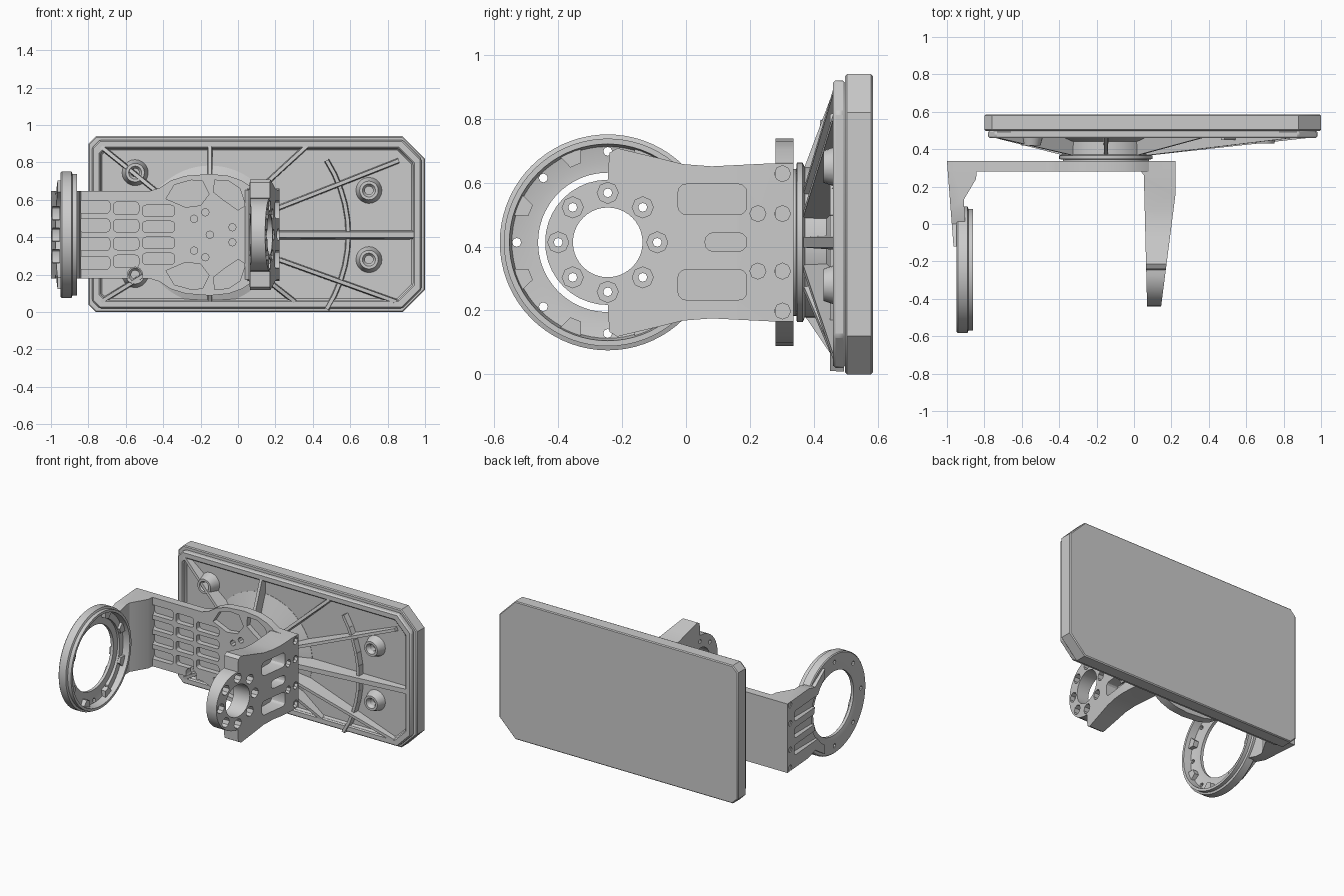
import bpy, bmesh, math
from mathutils import Vector

if "Cube" in bpy.data.objects:
    bpy.data.objects.remove(bpy.data.objects["Cube"])

CZ = 0.413            # height of the yoke centre line
HX = -0.15            # x of the hub centre
RY = -0.245           # y of the two bearing seats


def place(axis, u, v, t):
    return {'x': (t, u, v), 'y': (u, t, v), 'z': (u, v, t)}[axis]


def finish(name, bm):
    bmesh.ops.recalc_face_normals(bm, faces=bm.faces)
    me = bpy.data.meshes.new(name)
    bm.to_mesh(me)
    bm.free()
    ob = bpy.data.objects.new(name, me)
    bpy.context.collection.objects.link(ob)
    return ob


def prisms(name, axis, items):
    """items: (outline, low, high) along the axis"""
    bm = bmesh.new()
    for pts, lo, hi in items:
        a = [bm.verts.new(place(axis, u, v, lo)) for u, v in pts]
        b = [bm.verts.new(place(axis, u, v, hi)) for u, v in pts]
        bm.faces.new(a)
        bm.faces.new(b)
        for i in range(len(a)):
            j = (i + 1) % len(a)
            bm.faces.new((a[i], a[j], b[j], b[i]))
    return finish(name, bm)


def lathe(name, axis, cu, cv, profile, n=64):
    """closed (radius, position) profile turned about the axis"""
    bm = bmesh.new()
    rings = []
    for k in range(n):
        a = 2 * math.pi * k / n
        rings.append([bm.verts.new(place(axis, cu + r * math.cos(a), cv + r * math.sin(a), t))
                      for r, t in profile])
    for k in range(n):
        p, q = rings[k], rings[(k + 1) % n]
        for i in range(len(profile)):
            j = (i + 1) % len(profile)
            bm.faces.new((p[i], p[j], q[j], q[i]))
    return finish(name, bm)


def boolean(ob, axis, items, op='DIFFERENCE'):
    cutter = prisms('cutter', axis, items)
    cutter.hide_render = True
    m = ob.modifiers.new('bool', 'BOOLEAN')
    m.operation, m.solver, m.object = op, 'EXACT', cutter
    dg = bpy.context.evaluated_depsgraph_get()
    me = bpy.data.meshes.new_from_object(ob.evaluated_get(dg))
    ob.modifiers.clear()
    ob.data = me
    bpy.data.objects.remove(cutter)


def circ(u, v, r, n=24):
    return [(u + r * math.cos(2 * math.pi * i / n), v + r * math.sin(2 * math.pi * i / n)) for i in range(n)]


def rrect(u0, u1, v0, v1, r=0.018, n=3):
    out = []
    for cu, cv, a0 in ((u1 - r, v1 - r, 0), (u0 + r, v1 - r, 90), (u0 + r, v0 + r, 180), (u1 - r, v0 + r, 270)):
        for i in range(n + 1):
            a = math.radians(a0 + 90 * i / n)
            out.append((cu + r * math.cos(a), cv + r * math.sin(a)))
    return out


def chamfered(d, cl=0.04, cr=0.12):
    x0, x1, z0, z1 = -0.8 + d, 1 - d, d, 0.94 - d
    return [(x0 + cl, z0), (x1 - cr, z0), (x1, z0 + cr), (x1, z1 - cr),
            (x1 - cr, z1), (x0 + cl, z1), (x0, z1 - cl), (x0, z0 + cl)]


def sym(half):
    """mirror an (u, dz) outline about the centre line"""
    return [(u, CZ + d) for u, d in half] + [(u, CZ - d) for u, d in reversed(half)]


def flip(pts):
    return [(u, 2 * CZ - v) for u, v in pts]


# flat panel and ribbed tray behind it
panel = prisms('flat_panel', 'y', [(chamfered(0), 0.498, 0.585)])
bv = panel.modifiers.new('edge', 'BEVEL')
bv.width, bv.segments, bv.limit_method, bv.angle_limit = 0.006, 1, 'ANGLE', math.radians(60)
tray = prisms('tray_rim', 'y', [(chamfered(0.02, 0.04, 0.1), 0.46, 0.499)])
boolean(tray, 'y', [(chamfered(0.065, 0.03, 0.08), 0.44, 0.488)])
bv = tray.modifiers.new('edge', 'BEVEL')
bv.width, bv.segments, bv.limit_method = 0.008, 1, 'ANGLE'

# central hub with a flared foot
lathe('tray_hub', 'y', HX, CZ, [(0.06, 0.334), (0.23, 0.334), (0.23, 0.345), (0.25, 0.347), (0.25, 0.365),
                                (0.235, 0.372), (0.235, 0.44), (0.37, 0.486), (0.37, 0.495), (0.06, 0.495)])


def rib(name, p, q, yp, yq, w=0.024):
    p, q = Vector(p), Vector(q)
    d = (q - p).normalized()
    s = Vector((-d.y, d.x)) * w / 2
    bm = bmesh.new()
    vs = []
    for e, y in ((p, yp), (q, yq)):
        for k, yy in ((s * 1.25, 0.495), (s * 0.8, y), (-s * 0.8, y), (-s * 1.25, 0.495)):
            vs.append(bm.verts.new((e.x + k.x, yy, e.y + k.y)))
    bm.faces.new(vs[:4])
    bm.faces.new(vs[4:])
    for i in range(4):
        j = (i + 1) % 4
        bm.faces.new((vs[i], vs[j], vs[4 + j], vs[4 + i]))
    return finish(name, bm)


# ribs falling from the hub to the rim
ends = [(0.95, 0.413), (0.86, 0.81), (0.86, 0.05), (0.37, 0.89), (0.31, 0.05), (-0.15, 0.89),
        (-0.74, 0.89), (-0.74, 0.05), (-0.75, 0.413), (-0.15, 0.05)]
for i, e in enumerate(ends):
    c = Vector((HX, CZ))
    d = (Vector(e) - c).normalized()
    rib('tray_rib_%d' % i, c + d * 0.22, e, 0.365, 0.462, 0.04 if i == 0 else 0.024)

# low curved rib crossing the wide side
for k in range(-5, 5):
    a, b = [math.radians(j * 6.5) for j in (k, k + 1)]
    rib('curved_rib_%d' % (k + 5), (HX + 0.74 * math.cos(a), CZ + 0.74 * math.sin(a)),
        (HX + 0.74 * math.cos(b), CZ + 0.74 * math.sin(b)), 0.45, 0.45)

# screw bosses on the tray
bosses = [(-0.55, 0.745), (-0.55, 0.2), (0.7, 0.65), (0.7, 0.28)]
for i, (x, z) in enumerate(bosses):
    top = 0.42 if x < 0 else 0.43
    lathe('screw_boss_%d' % i, 'y', x, z, [(0.022, top + 0.02), (0.035, top), (0.05, top),
                                           (0.072, 0.495), (0.022, 0.495)], 20)

# yoke back plate with lightening pockets
half = [(-0.99, 0.235), (-0.47, 0.235), (-0.42, 0.25), (-0.36, 0.29), (-0.28, 0.315), (-0.15, 0.325),
        (-0.05, 0.315), (0.02, 0.29), (0.08, 0.25), (0.2, 0.245)]
plate = prisms('yoke_back_plate', 'y', [(sym(half), 0.28, 0.336)])
pockets = []
for x0, x1, s in ((-0.85, -0.685, 1.05), (-0.665, -0.53, 1), (-0.51, -0.34, 0.9)):
    for k in (-1.5, -0.5, 0.5, 1.5):
        z = CZ + k * 0.095 * s
        pockets.append(rrect(x0, x1, z - 0.033 * s, z + 0.033 * s))
big = [[(-0.385, 0.605), (-0.34, 0.68), (-0.25, 0.705), (-0.19, 0.7), (-0.155, 0.63), (-0.2, 0.57), (-0.28, 0.56)],
       [(-0.125, 0.705), (-0.05, 0.7), (0.01, 0.66), (0.04, 0.57), (0.0, 0.545), (-0.08, 0.6), (-0.13, 0.64)]]
for b in big:
    pockets += [b, flip(b)]
boolean(plate, 'y', [(p, 0.27, 0.316) for p in pockets])
holes = [(-0.235, CZ + 0.085), (-0.175, CZ + 0.12), (-0.03, CZ + 0.04)]
holes += [(x, 2 * CZ - z) for x, z in holes] + [(HX, CZ)]
boolean(plate, 'y', [(circ(x, z, 0.02, 8), 0.27, 0.325) for x, z in holes] + [(circ(-0.55, 0.2, 0.04, 16), 0.2, 0.4)])

# tapered arm on the right with its bearing seat
top = [(0.05, 0.336), (0.222, 0.336), (0.222, 0.16), (0.145, -0.44), (0.07, -0.44), (0.053, 0.25)]
arm = prisms('right_arm', 'z', [(top, 0, 0.9)])
side = [(0.336, 0.247), (0.26, 0.247), (0.08, 0.238), (-0.01, 0.245), (-0.09, 0.265), (-0.215, 0.295), (-0.24, 0.28), (-0.245, 0.196)]
arc = [(RY - 0.196 * math.sin(a), 0.196 * math.cos(a)) for a in (math.pi / 2 * i / 10 for i in range(1, 10))]
outline = sym(side + arc + [(RY - 0.196, 0.001)])
boolean(arm, 'x', [(outline, -0.1, 0.4)], 'INTERSECT')
slots = [rrect(-0.025, 0.19, 0.5, 0.595, 0.025), rrect(-0.025, 0.19, 0.233, 0.328, 0.025), rrect(0.06, 0.19, 0.385, 0.443, 0.025)]
boolean(arm, 'x', [(s, 0.12, 0.3) for s in slots] + [(circ(RY, CZ, 0.109, 40), -0.1, 0.4)])
bolts = [(RY + 0.155 * math.cos(k * math.pi / 4), CZ + 0.155 * math.sin(k * math.pi / 4)) for k in range(8)]
corner = [(y, CZ + s * d) for y, d in ((0.225, 0.09), (0.302, 0.215), (0.302, 0.09)) for s in (-1, 1)]
boolean(arm, 'x', [(circ(y, z, 0.033, 8), 0.115, 0.4) for y, z in bolts]
        + [(circ(y, z, 0.025, 8), 0.19, 0.4) for y, z in corner])
boolean(arm, 'x', [(circ(y, z, 0.014, 8), -0.1, 0.4) for y, z in bolts])

# inner fillet blocks where arms meet the plate
fil = [(0.07, 0.285), (-0.0, 0.285), (0.07, 0.22)]
prisms('right_arm_fillet', 'z', [([(0.06, 0.285), (0.035, 0.285), (0.06, 0.25)], CZ - 0.24, CZ + 0.24)])

# left arm, grooved outside, reaching the large ring
top = [(-1, 0.336), (-0.86, 0.336), (-0.84, 0.285), (-0.845, 0.24), (-0.91, 0.13), (-0.895, -0.12), (-0.965, -0.12)]
left = prisms('left_arm', 'z', [(top, 0, 0.9)])
boolean(left, 'x', [(sym([(0.336, 0.235), (0.08, 0.235), (0.0, 0.215), (-0.12, 0.29)]), -1.2, -0.5)], 'INTERSECT')
boolean(left, 'x', [(circ(RY, CZ, 0.26, 48), -1.2, -0.5)])
boolean(left, 'x', [(rrect(-0.2, 0.25, CZ + k * 0.115 - 0.035, CZ + k * 0.115 + 0.035), -1.1, -0.955) for k in (-1, 0, 1)])
boolean(left, 'x', [(circ(y, z, 0.02, 8), -1.1, -0.97) for y, z in corner if y > 0.3])

# large bearing ring with a bolt circle
ring = lathe('large_ring', 'x', RY, CZ, [(0.332, -0.948), (0.338, -0.942), (0.338, -0.89), (0.325, -0.885), (0.325, -0.86),
                                         (0.308, -0.86), (0.3, -0.91), (0.25, -0.92), (0.218, -0.92), (0.218, -0.94), (0.25, -0.948)], 72)
boolean(ring, 'x', [(circ(RY + 0.285 * math.cos(k * math.pi / 4), CZ + 0.285 * math.sin(k * math.pi / 4), 0.014, 8), -1.1, -0.8)
                    for k in range(8)])
# lugs between the bolts inside the ring
for k in range(8):
    a0 = math.radians(22.5 + 45 * k)
    seg = [(r, a0 + s * w) for r, s, w in ((0.312, -1, 0.12), (0.312, 1, 0.12), (0.262, 1, 0.07), (0.262, -1, 0.07))]
    prisms('ring_lug_%d' % k, 'x', [([(RY + r * math.cos(a), CZ + r * math.sin(a)) for r, a in seg], -0.93, -0.885)])

# smooth the round parts, keep the edges crisp
bpy.ops.object.select_all(action='SELECT')
bpy.context.view_layer.objects.active = ring
bpy.ops.object.shade_smooth_by_angle(angle=math.radians(25))
